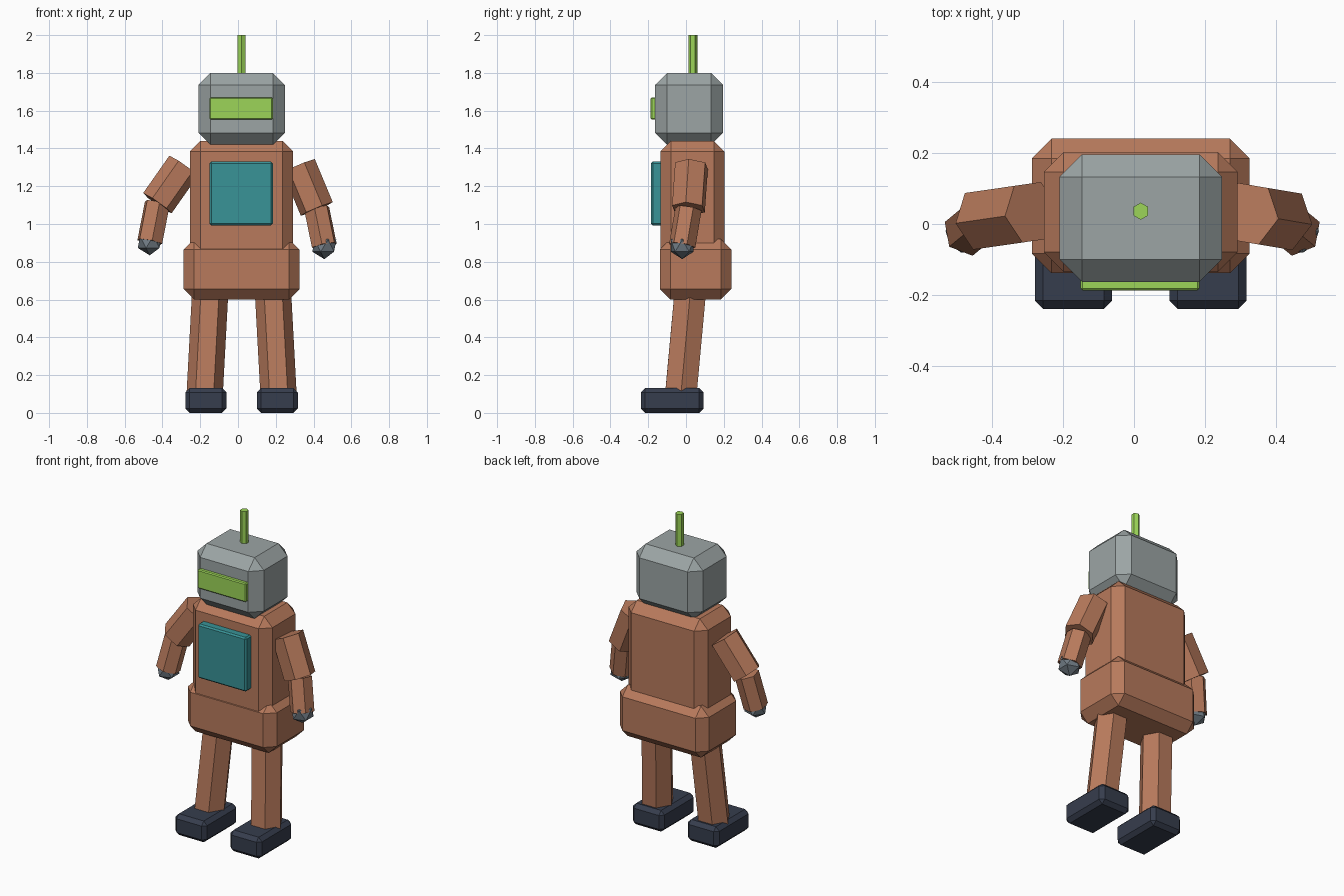
import bpy
import bmesh
from mathutils import Vector, Matrix

cube = bpy.data.objects.get("Cube")
if cube:
    bpy.data.objects.remove(cube, do_unlink=True)

MID = 0.019  # x of the body's mirror plane


def make_material(name, rgb):
    """Flat material from 8-bit sRGB values."""
    linear = [((c / 255 + 0.055) / 1.055) ** 2.4 for c in rgb] + [1.0]
    mat = bpy.data.materials.new(name)
    mat.use_nodes = True
    mat.diffuse_color = linear
    mat.node_tree.nodes["Principled BSDF"].inputs["Base Color"].default_value = linear
    return mat


copper = make_material("copper", (184, 122, 92))
light_grey = make_material("light_grey", (156, 165, 165))
dark_grey = make_material("dark_grey", (112, 123, 132))
lime = make_material("lime", (156, 213, 88))
teal = make_material("teal", (56, 147, 151))
navy = make_material("navy", (54, 61, 77))


def finish(name, bm, mat):
    mesh = bpy.data.meshes.new(name)
    bm.to_mesh(mesh)
    bm.free()
    mesh.materials.append(mat)
    obj = bpy.data.objects.new(name, mesh)
    bpy.context.collection.objects.link(obj)
    return obj


def box(name, mat, x, width, ys, zs, bevel):
    """Chamfered box: centre x, width, and y and z ranges."""
    bm = bmesh.new()
    size = (width, ys[1] - ys[0], zs[1] - zs[0])
    centre = (x, sum(ys) / 2, sum(zs) / 2)
    bmesh.ops.create_cube(bm, size=1, matrix=Matrix.Translation(centre) @ Matrix.Diagonal((*size, 1)))
    bmesh.ops.bevel(bm, geom=bm.edges[:], offset=bevel, segments=1, profile=0.5, affect='EDGES')
    return finish(name, bm, mat)


def limb(name, mat, start, end, radius):
    """Six-sided rod between two points."""
    a, b = Vector(start), Vector(end)
    turn = (b - a).to_track_quat('Z', 'Y').to_matrix().to_4x4()
    # Put a corner of the hexagon on the local Y axis
    spin = Matrix.Rotation(1.5707963, 4, 'Z')
    bm = bmesh.new()
    bmesh.ops.create_cone(bm, cap_ends=True, segments=6, radius1=radius, radius2=radius,
                          depth=(b - a).length, matrix=Matrix.Translation((a + b) / 2) @ turn @ spin)
    # Make sure a corner, not a flat, faces along local Y
    axis = turn.to_3x3() @ Vector((0, 1, 0))
    reach = max((v.co - (a + b) / 2).dot(axis) for v in bm.verts)
    if reach < radius * 0.95:
        fix = Matrix.Rotation(0.5235988, 3, (b - a).normalized())
        bmesh.ops.rotate(bm, verts=bm.verts[:], cent=(a + b) / 2, matrix=fix)
    return finish(name, bm, mat)


def ball(name, mat, centre, radius):
    bm = bmesh.new()
    bmesh.ops.create_icosphere(bm, subdivisions=1, radius=radius, matrix=Matrix.Translation(centre))
    return finish(name, bm, mat)


# Body and head blocks
box("hips", copper, MID, 0.613, (-0.138, 0.24), (0.6, 0.92), 0.055)
box("torso", copper, MID, 0.546, (-0.135, 0.203), (0.8, 1.44), 0.056)
box("chest_panel", teal, MID - 0.002, 0.335, (-0.185, -0.12), (0.993, 1.33), 0.009)
box("head", light_grey, MID, 0.457, (-0.163, 0.196), (1.42, 1.8), 0.063)
box("visor", lime, MID - 0.002, 0.335, (-0.187, -0.15), (1.553, 1.67), 0.006)
limb("antenna", lime, (MID, 0.036, 1.76), (MID, 0.036, 2.0), 0.024)

# Legs and feet
for side, s in (("left", 1), ("right", -1)):
    limb(side + "_leg", copper, (MID + s * 0.163, 0.028, 0.7), (MID + s * 0.197, -0.03, 0.07), 0.096)
    box(side + "_foot", navy, MID + s * 0.189, 0.217, (-0.239, 0.093), (0, 0.132), 0.023)

# Arms: shoulder, elbow and wrist, posed differently on each side
poses = {
    "left": ((0.322, 0.029, 1.308), (0.417, 0.013, 1.08), (0.457, -0.02, 0.885)),
    "right": ((-0.288, 0.033, 1.308), (-0.427, 0.013, 1.11), (-0.467, -0.02, 0.905)),
}
for side, (shoulder, elbow, wrist) in poses.items():
    limb(side + "_upper_arm", copper, shoulder, elbow, 0.093)
    limb(side + "_forearm", copper, elbow, wrist, 0.071)
    ball(side + "_hand", dark_grey, wrist, 0.071)
